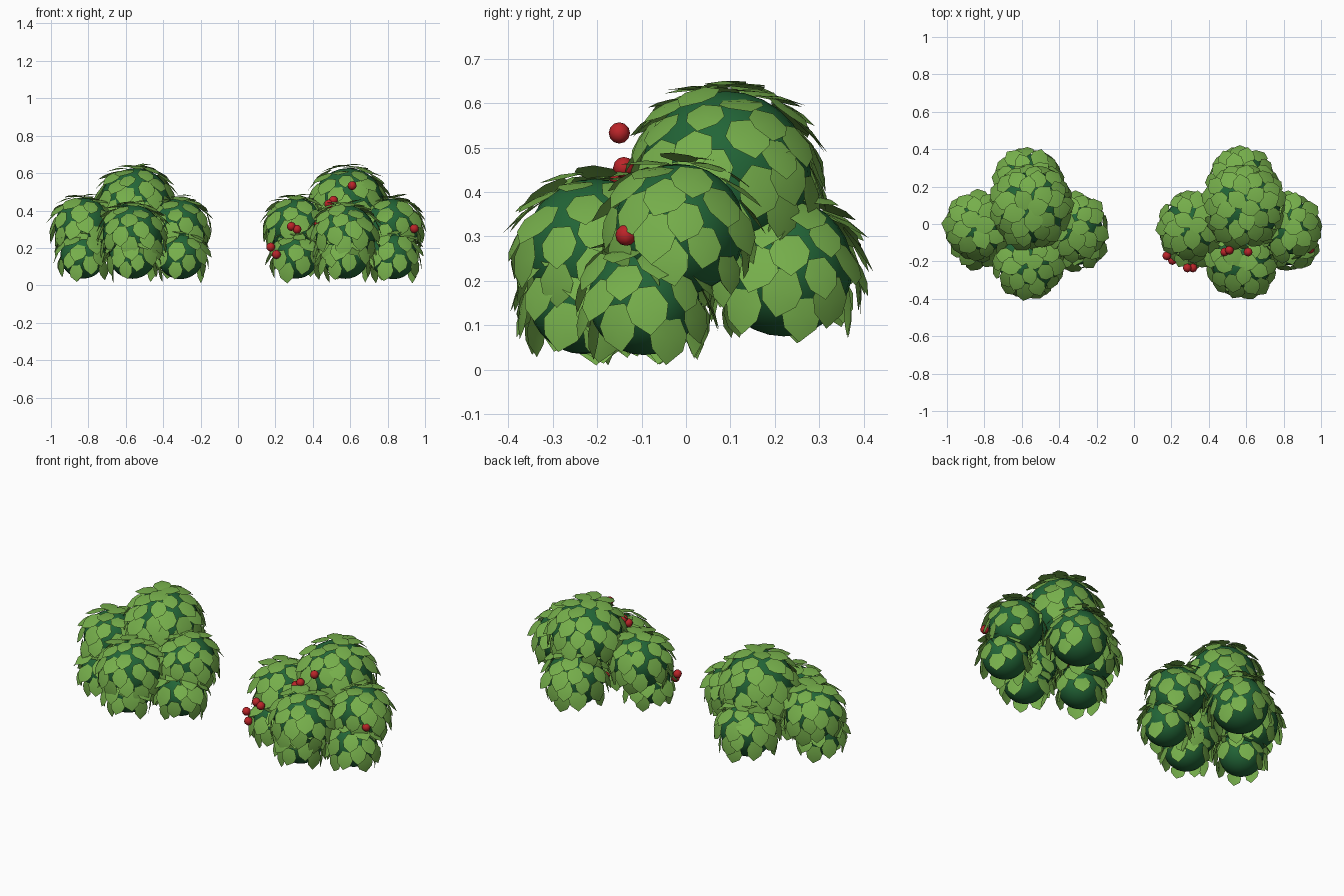
import bpy, bmesh, math, random
from mathutils import Vector, Matrix

if "Cube" in bpy.data.objects:
    bpy.data.objects.remove(bpy.data.objects["Cube"])

random.seed(11)


def material(name, rgb):
    m = bpy.data.materials.new(name)
    m.diffuse_color = (*rgb, 1)
    m.use_nodes = True
    m.node_tree.nodes["Principled BSDF"].inputs["Base Color"].default_value = m.diffuse_color
    return m


LEAF = material("leaf green", (0.18, 0.425, 0.07))
CORE = material("deep green", (0.016, 0.13, 0.038))
RED = material("berry red", (0.50, 0.018, 0.022))

# Foliage clumps of one bush: centre x, y, z, radius
CLUMPS = {
    "crown": (0.025, 0.09, 0.435, 0.192),
    "front_upper": (0.01, -0.205, 0.27, 0.16),
    "front_lower": (0.01, -0.23, 0.16, 0.125),
    "back": (0.01, 0.22, 0.23, 0.155),
    "left_upper": (-0.255, -0.01, 0.315, 0.152),
    "right_upper": (0.255, -0.015, 0.315, 0.148),
    "left_lower": (-0.255, -0.085, 0.158, 0.122),
    "right_lower": (0.265, -0.095, 0.158, 0.125),
}

# Leaf outline: across, along (base to tip)
OUTLINE = [(-0.22, -0.5), (0.22, -0.5), (0.44, -0.1), (0.36, 0.22),
           (0, 0.52), (-0.36, 0.22), (-0.44, -0.1)]


def finish(bm, name, mat):
    me = bpy.data.meshes.new(name)
    bm.to_mesh(me)
    bm.free()
    me.materials.append(mat)
    for p in me.polygons:
        p.use_smooth = True
    ob = bpy.data.objects.new(name, me)
    bpy.context.collection.objects.link(ob)
    return ob


def ball(name, centre, radius, mat, segments, rings):
    bm = bmesh.new()
    bmesh.ops.create_uvsphere(bm, u_segments=segments, v_segments=rings, radius=radius)
    bmesh.ops.translate(bm, vec=centre, verts=bm.verts)
    return finish(bm, name, mat)


def add_leaf(bm, centre, normal, r, size):
    # Tip points down the clump and flares outward, with a slight random twist
    down = Vector((0, 0, -1)) + normal * normal.z
    if down.length < 0.05:
        down = Vector((1, 0, 0))
    down = Matrix.Rotation(random.uniform(-0.3, 0.3), 3, normal) @ down.normalized()
    flare = random.uniform(0.12, 0.48) + 0.45 * max(0, -normal.z)
    along = down * math.cos(flare) + normal * math.sin(flare)
    side = down.cross(normal)
    up = normal * math.cos(flare) - down * math.sin(flare)
    spot = Vector(centre) + normal * (r + 0.024)

    def place(u, v, lift=0.0):
        droop = lift - 0.2 * v * v - 0.2 * u * u
        return bm.verts.new(spot + (side * u + along * v + up * droop) * size)

    rim = [place(*p) for p in OUTLINE]
    hub = place(0, 0, 0.02)
    for i, v in enumerate(rim):
        f = bm.faces.new((hub, v, rim[(i + 1) % len(rim)]))
        f.normal_update()
        if f.normal.dot(up) < 0:
            f.normal_flip()


def leaves(name, centre, r):
    # Spiral of leaves from the top to below the middle of the clump
    bm = bmesh.new()
    size = 0.096 + 0.12 * (r - 0.13)
    count = round(12.57 * r * r / (size * size * 0.59))
    for i in range(count):
        z = 1 - 2 * (i + 0.5) / count
        if z < -0.66:
            break
        a = i * 2.39996 + random.uniform(-0.15, 0.15)
        q = math.sqrt(1 - z * z)
        normal = Vector((q * math.cos(a), q * math.sin(a), z))
        add_leaf(bm, centre, normal, r, size * random.uniform(0.95, 1.2))
    return finish(bm, name, LEAF)


# Two bushes
for bush, x0 in (("left_bush", -0.573), ("right_bush", 0.565)):
    for part, (x, y, z, r) in CLUMPS.items():
        c = (x + x0, y, z)
        ball(f"{bush}_{part}_core", c, r, CORE, 24, 14)
        leaves(f"{bush}_{part}_leaves", c, r)

# Berries on the right bush
BERRIES = [(0.61, -0.15, 0.533), (0.51, -0.14, 0.455), (0.485, -0.15, 0.435),
           (0.285, -0.235, 0.315), (0.315, -0.235, 0.30), (0.175, -0.17, 0.205),
           (0.205, -0.195, 0.165), (0.942, -0.135, 0.303), (0.43, -0.14, 0.33),
           (0.51, 0.03, 0.18)]
for n, p in enumerate(BERRIES):
    ball(f"berry_{n + 1}", p, 0.024, RED, 8, 6)
